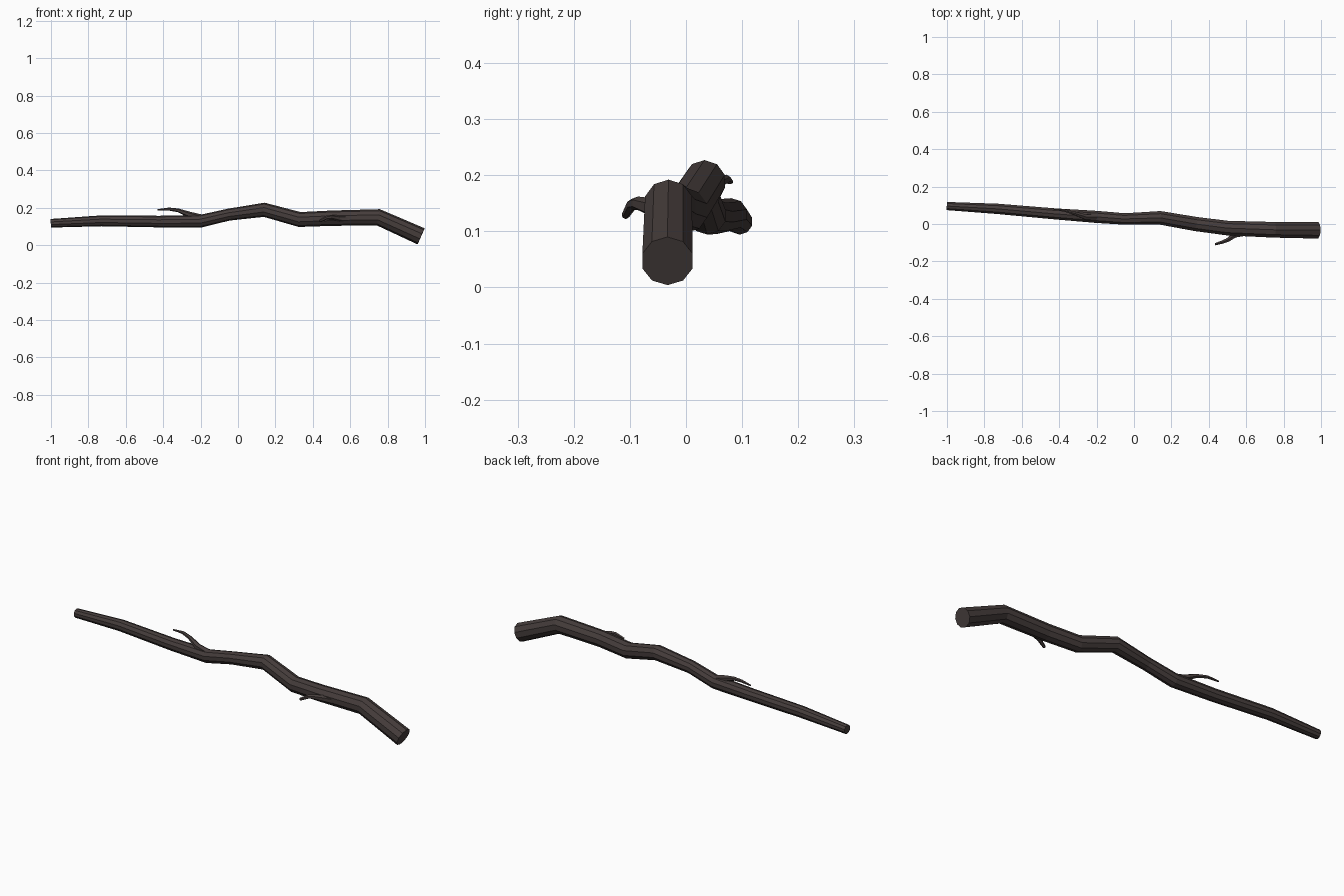
import bpy, bmesh, math
from mathutils import Vector

if "Cube" in bpy.data.objects:
    bpy.data.objects.remove(bpy.data.objects["Cube"])

bark = bpy.data.materials.new("bark")
bark.diffuse_color = (0.06, 0.046, 0.044, 1)
bark.use_nodes = True
bark.node_tree.nodes["Principled BSDF"].inputs["Base Color"].default_value = bark.diffuse_color


def limb(name, knots, sides):
    """Faceted tapering tube through (x, y, z, radius) knots."""
    pts = [Vector(k[:3]) for k in knots]
    bm = bmesh.new()
    rings = []
    for i, p in enumerate(pts):
        d_in = (p - pts[max(i - 1, 0)]).normalized()
        d_out = (pts[min(i + 1, len(pts) - 1)] - p).normalized()
        t = (d_in + d_out).normalized()
        side = Vector((0, 0, 1)).cross(t).normalized()
        up = t.cross(side)
        ring = []
        for s in range(sides):
            a = math.tau * (s + 0.5) / sides
            ring.append(bm.verts.new(p + knots[i][3] * (side * math.cos(a) + up * math.sin(a))))
        rings.append(ring)
    for a, b in zip(rings, rings[1:]):
        for s in range(sides):
            n = (s + 1) % sides
            bm.faces.new((a[s], a[n], b[n], b[s]))
    bm.faces.new(rings[0])
    bm.faces.new(rings[-1])
    bmesh.ops.recalc_face_normals(bm, faces=bm.faces)
    mesh = bpy.data.meshes.new(name)
    bm.to_mesh(mesh)
    bm.free()
    mesh.materials.append(bark)
    obj = bpy.data.objects.new(name, mesh)
    bpy.context.collection.objects.link(obj)


# crooked main branch, thin end at -x
limb("main_branch", [
    (-1.00, 0.096, 0.117, 0.023), (-0.73, 0.081, 0.130, 0.029),
    (-0.42, 0.054, 0.126, 0.031), (-0.20, 0.038, 0.128, 0.034),
    (-0.05, 0.027, 0.163, 0.032), (0.14, 0.033, 0.189, 0.038),
    (0.33, 0.000, 0.137, 0.040), (0.50, -0.022, 0.144, 0.041),
    (0.75, -0.031, 0.149, 0.044), (0.979, -0.033, 0.047, 0.047)], 10)

# upper twig, sweeping towards the thin end
limb("upper_twig", [
    (-0.17, 0.037, 0.138, 0.020), (-0.26, 0.038, 0.163, 0.016),
    (-0.32, 0.058, 0.186, 0.010), (-0.37, 0.072, 0.193, 0.008),
    (-0.43, 0.080, 0.188, 0.004)], 6)

# front twig, arching out of the thick half
limb("front_twig", [
    (0.62, -0.040, 0.140, 0.022), (0.54, -0.058, 0.142, 0.017),
    (0.50, -0.086, 0.150, 0.012), (0.475, -0.096, 0.148, 0.010),
    (0.435, -0.108, 0.128, 0.007)], 6)
